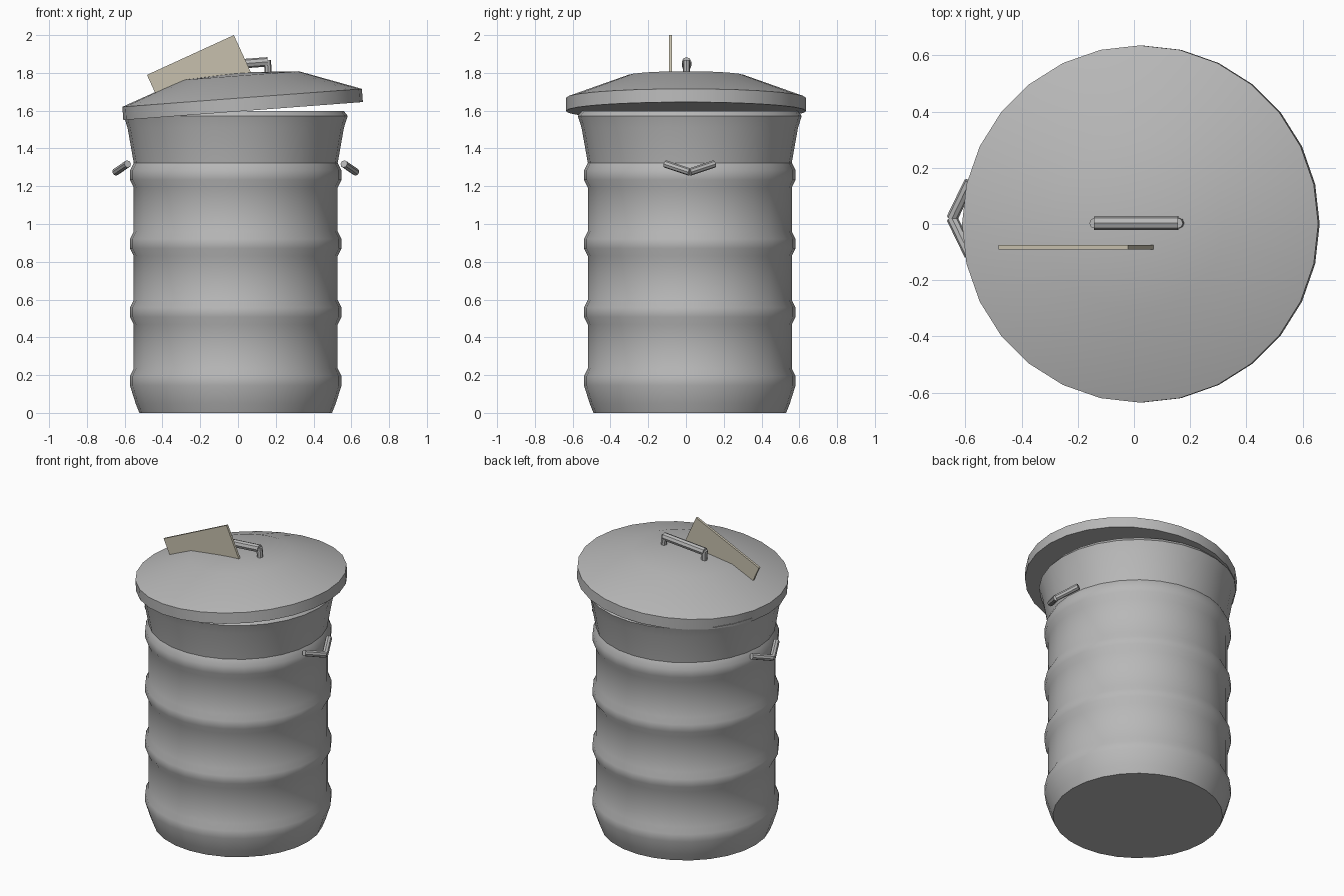
import bpy, bmesh, math
from mathutils import Vector, Matrix

if "Cube" in bpy.data.objects:
    bpy.data.objects.remove(bpy.data.objects["Cube"])

SIDES = 28


def material(name, rgb):
    m = bpy.data.materials.new(name)
    m.diffuse_color = (*rgb, 1)
    m.use_nodes = True
    m.node_tree.nodes["Principled BSDF"].inputs["Base Color"].default_value = m.diffuse_color
    return m


grey = material("galvanised_grey", (0.48, 0.48, 0.48))
cream = material("card_cream", (0.57, 0.53, 0.42))


def finish(bm, name, mat, matrix=Matrix(), smooth=True):
    bmesh.ops.recalc_face_normals(bm, faces=bm.faces)
    if smooth:
        for f in bm.faces:
            f.smooth = True
        for e in bm.edges:
            e.smooth = e.calc_face_angle(0) < math.radians(36)
    me = bpy.data.meshes.new(name)
    bm.to_mesh(me)
    bm.free()
    me.materials.append(mat)
    ob = bpy.data.objects.new(name, me)
    ob.matrix_world = matrix
    bpy.context.collection.objects.link(ob)
    return ob


def lathe(name, profile, mat, matrix):
    bm = bmesh.new()
    rings = []
    for r, z in profile:
        n = SIDES if r > 0 else 1
        rings.append([bm.verts.new((r * math.cos(math.tau * i / SIDES),
                                    r * math.sin(math.tau * i / SIDES), z)) for i in range(n)])
    for a, b in zip(rings, rings[1:]):
        for i in range(SIDES):
            j = (i + 1) % SIDES
            quad = [a[i % len(a)], a[j % len(a)], b[j % len(b)], b[i % len(b)]]
            bm.faces.new(list(dict.fromkeys(quad)))
    return finish(bm, name, mat, matrix)


def rods(name, segments, mat, matrix):
    bm = bmesh.new()
    for p, q, r in segments:
        p, q = Vector(p), Vector(q)
        d = q - p
        m = Matrix.Translation((p + q) / 2) @ d.to_track_quat('Z', 'Y').to_matrix().to_4x4()
        bmesh.ops.create_cone(bm, cap_ends=True, segments=8, radius1=r, radius2=r,
                              depth=d.length, matrix=m)
    return finish(bm, name, mat, matrix, smooth=True)


# Bin body: tapered foot, four raised ribs, flared rim
can = Matrix.Translation((-0.012, 0.02, 0))
profile = [(0, 0), (0.51, 0), (0.53, 0.05)]
for k in range(4):
    c = 0.17 + 0.363 * k
    if k:
        profile.append((0.54, c - 0.065))
    profile += [(0.56, c - 0.025), (0.56, c + 0.025), (0.54, c + 0.065)]
profile += [(0.573, 1.51), (0.593, 1.572), (0.572, 1.598), (0, 1.598)]
lathe("bin_body", profile, grey, can)

# Side handles, one V-shaped pair of rods on each side
for s, label in ((-1, "left"), (1, "right")):
    tip = (s * 0.636, 0, 1.275)
    rods(label + "_side_handle",
         [((s * 0.573, e * 0.13, 1.318), tip, 0.02) for e in (-1, 1)], grey, can)

# Tilted lid with its grip
tilt = Matrix.Translation((0.027, 0, 1.598)) @ Matrix.Rotation(math.radians(-4.3), 4, 'Y')
lathe("lid", [(0, 0), (0.636, 0), (0.636, 0.07), (0.31, 0.188), (0, 0.206)], grey, tilt)
rods("lid_handle",
     [((-0.15, 0.003, 0.25), (0.15, 0.003, 0.25), 0.025)] +
     [((s * 0.148, 0.003, 0.16), (s * 0.148, 0.003, 0.258), 0.019) for s in (-1, 1)],
     grey, tilt)

# Sheet of card sticking out through the lid
bm = bmesh.new()
w, h = 0.506, 0.35
bmesh.ops.create_cube(bm, size=1, matrix=Matrix.Translation((-w / 2, 0, -h / 2))
                      @ Matrix.Diagonal((w, 0.016, h, 1)))
finish(bm, "card_sheet", cream,
       Matrix.Translation((-0.022, -0.082, 2.0)) @ Matrix.Rotation(math.radians(-24.6), 4, 'Y'),
       smooth=False)
